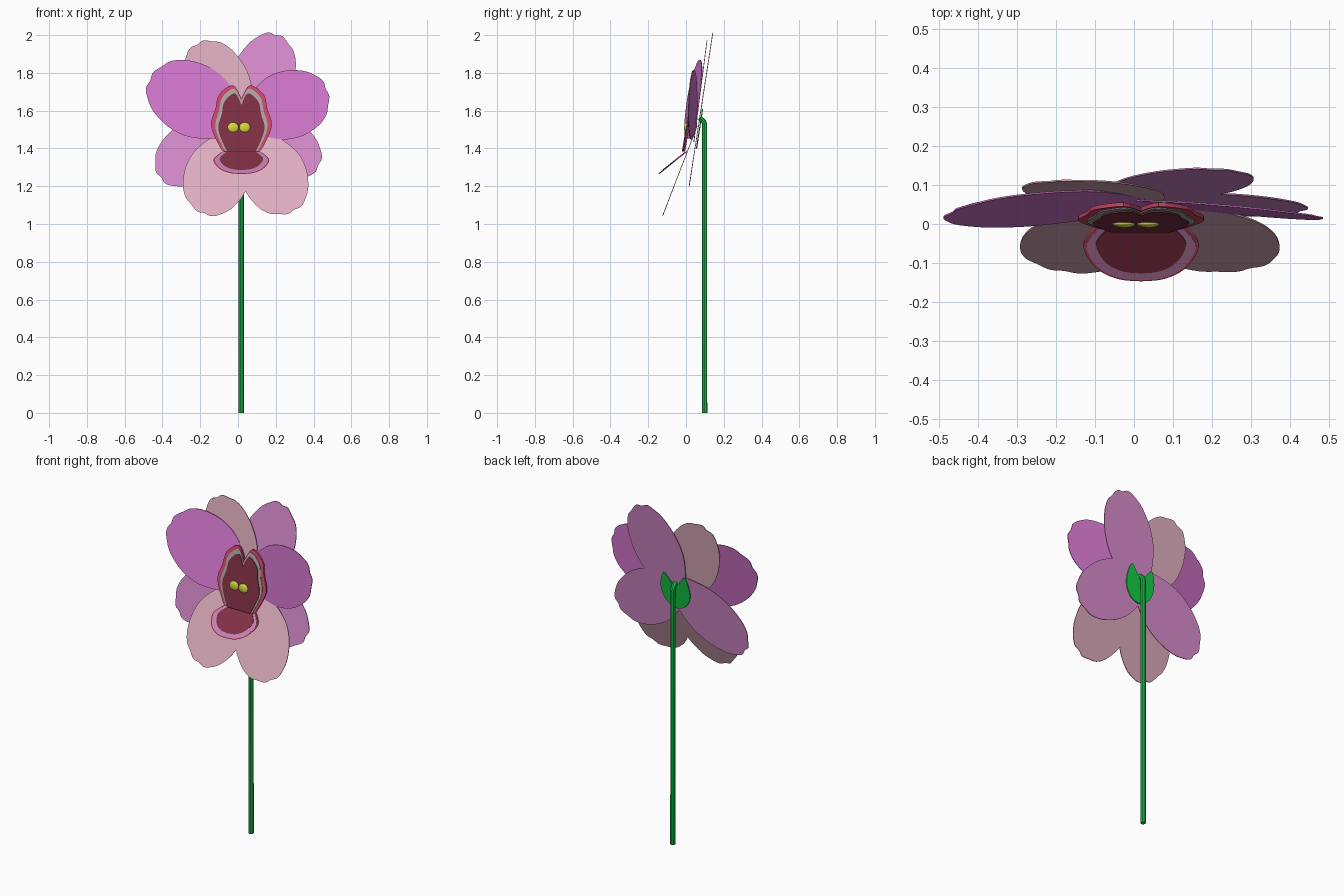
import bpy, bmesh
from mathutils import Vector

if "Cube" in bpy.data.objects:
    bpy.data.objects.remove(bpy.data.objects["Cube"])

CX = 0.018  # flower axis in x


def material(name, rgb):
    m = bpy.data.materials.new(name)
    m.diffuse_color = [((c / 255 + 0.055) / 1.055) ** 2.4 for c in rgb] + [1]
    m.use_nodes = True
    m.node_tree.nodes["Principled BSDF"].inputs["Base Color"].default_value = m.diffuse_color
    return m


MAGENTA = material("magenta", (214, 120, 208))
PINK = material("pink", (216, 140, 206))
DUSTY = material("dusty_pink", (224, 174, 192))
MAROON = material("maroon", (128, 48, 68))
RED = material("rose_red", (205, 72, 105))
GREY = material("pale_grey", (172, 166, 166))
LILAC = material("lilac", (194, 130, 178))
YELLOW = material("yellow", (214, 218, 62))
GREEN = material("green", (20, 205, 72))


def smooth(pts, n=4):
    """Open Catmull-Rom curve through 2D points."""
    p = [Vector(q) for q in pts]
    p = [p[0]] + p + [p[-1]]
    out = []
    for i in range(1, len(p) - 2):
        a, b, c, d = p[i - 1:i + 3]
        for k in range(n):
            t = k / n
            out.append(0.5 * (2 * b + (c - a) * t + (2 * a - 5 * b + 4 * c - d) * t * t
                              + (3 * b - a - 3 * c + d) * t ** 3))
    return out + [p[-1]]


def plate(name, outline, plane, mat, offset=0.0, thick=0.004):
    """Thin sheet: front outline (x, z) laid on y = a + b*x + c*(z - 1.5)."""
    a, b, c = plane
    bm = bmesh.new()
    vs = [bm.verts.new((x, a + b * x + c * (z - 1.5) + offset - thick / 2, z)) for x, z in outline]
    face = bm.faces.new(vs)
    ext = bmesh.ops.extrude_face_region(bm, geom=[face])
    bmesh.ops.translate(bm, vec=(0, thick, 0),
                        verts=[g for g in ext["geom"] if isinstance(g, bmesh.types.BMVert)])
    bmesh.ops.recalc_face_normals(bm, faces=bm.faces)
    me = bpy.data.meshes.new(name)
    bm.to_mesh(me)
    bm.free()
    me.materials.append(mat)
    ob = bpy.data.objects.new(name, me)
    bpy.context.collection.objects.link(ob)
    return ob


def mirrored(half, sx=1.0, sz=1.0, z0=0.0):
    """Full outline from half (dx, z) running between two points on the axis side."""
    h = [(x * sx, z0 + (z - z0) * sz) for x, z in smooth(half)]
    left = [(CX - x, z) for x, z in reversed(h) if x > 1e-5]
    return [(CX + x, z) for x, z in h] + left


# Petals: shared profile (length fraction, half-width fraction) with a ruffled tip
PROFILE = smooth([(0, -.25), (.2, -.66), (.42, -.96), (.62, -1), (.8, -.85), (.91, -.62),
                  (.955, -.38), (1, -.1), (.985, .12), (.985, .36), (.93, .58), (.82, .83),
                  (.63, 1), (.42, .96), (.2, .64), (0, .25)])


def petal(name, base, tip, half_width, plane, mat):
    base, axis = Vector(base), Vector(tip) - Vector(base)
    side = Vector((-axis.y, axis.x)).normalized() * half_width
    plate(name, [base + axis * t + side * s for t, s in PROFILE], plane, mat)


BACK = (0.063, 0, 0.154)
LOWER = (0.052, 0, 0.385)
petal("back_petal_top", (0, 1.45), (.22, 2.0), .165, BACK, PINK)
petal("back_petal_left", (.08, 1.58), (-.425, 1.26), .165, BACK, PINK)
petal("back_petal_right", (-.05, 1.58), (.42, 1.29), .165, BACK, PINK)
petal("middle_petal_top", (.02, 1.45), (-.20, 1.965), .165, (.05, 0, .13), DUSTY)
petal("side_petal_left", (.04, 1.50), (-.46, 1.785), .19, (.038, .13, .2), MAGENTA)
petal("side_petal_right", (0, 1.55), (.478, 1.695), .178, (.055, -.1, .05), MAGENTA)
petal("lower_petal_left", (0, 1.5), (-.20, 1.06), .17, LOWER, DUSTY)
petal("lower_petal_right", (.08, 1.5), (.28, 1.06), .17, LOWER, DUSTY)

# Throat: notched hood of nested coloured layers
HOOD = [(0, 1.665), (.045, 1.735), (.118, 1.685), (.137, 1.61), (.161, 1.52), (.115, 1.41), (.095, 1.385)]
HOOD_PLANE = (0.010, 0, 0.17)
plate("throat_rim", mirrored(HOOD), HOOD_PLANE, RED, thick=.01)
plate("throat_band", mirrored(HOOD, .86, .95, 1.385), HOOD_PLANE, GREY, -.004, .008)
plate("throat_center", mirrored(HOOD, .76, .88, 1.375), HOOD_PLANE, MAROON, -.008, .008)

# Lip: half-round tongue reaching forward under the throat
LIP = [(0, 1.265), (.055, 1.269), (.103, 1.285), (.135, 1.312), (.146, 1.345), (.10, 1.385)]
LIP_PLANE = (0.150, 0, 1.25)
plate("lip_edge", mirrored(LIP), LIP_PLANE, RED, thick=.006)
plate("lip_rim", mirrored(LIP, .95, .95, 1.36), LIP_PLANE, LILAC, -.003, .006)
plate("lip_center", mirrored(LIP, .78, .8, 1.37), LIP_PLANE, MAROON, -.006, .006)

# Two flattened anthers
for side, x in (("left", -.026), ("right", .036)):
    bpy.ops.mesh.primitive_uv_sphere_add(segments=20, ring_count=12, radius=1, location=(x, .002, 1.51))
    ob = bpy.context.object
    ob.name = "anther_" + side
    ob.scale = (.03, .012, .028)
    ob.data.materials.append(YELLOW)
    bpy.ops.object.shade_smooth_by_angle()

# Calyx: heart-shaped green leaf behind the petals
plate("calyx", mirrored([(0, 1.40), (.05, 1.418), (.088, 1.47), (.095, 1.54), (.07, 1.61),
                         (.035, 1.575), (0, 1.53)]), BACK, GREEN, .008, .006)

# Stem: straight round stalk with a short hook into the flower
cu = bpy.data.curves.new("stem", "CURVE")
cu.dimensions = "3D"
cu.bevel_depth = .0142
cu.bevel_resolution = 3
cu.use_fill_caps = True
sp = cu.splines.new("POLY")
path = [(.099, 0), (.099, 1.525), (.094, 1.542), (.072, 1.562)]
sp.points.add(len(path) - 1)
for p, (y, z) in zip(sp.points, path):
    p.co = (CX, y, z, 1)
cu.materials.append(GREEN)
stem = bpy.data.objects.new("stem", cu)
bpy.context.collection.objects.link(stem)
bpy.context.view_layer.objects.active = stem
bpy.ops.object.select_all(action="DESELECT")
stem.select_set(True)
bpy.ops.object.convert(target="MESH")
bpy.ops.object.shade_smooth_by_angle()
